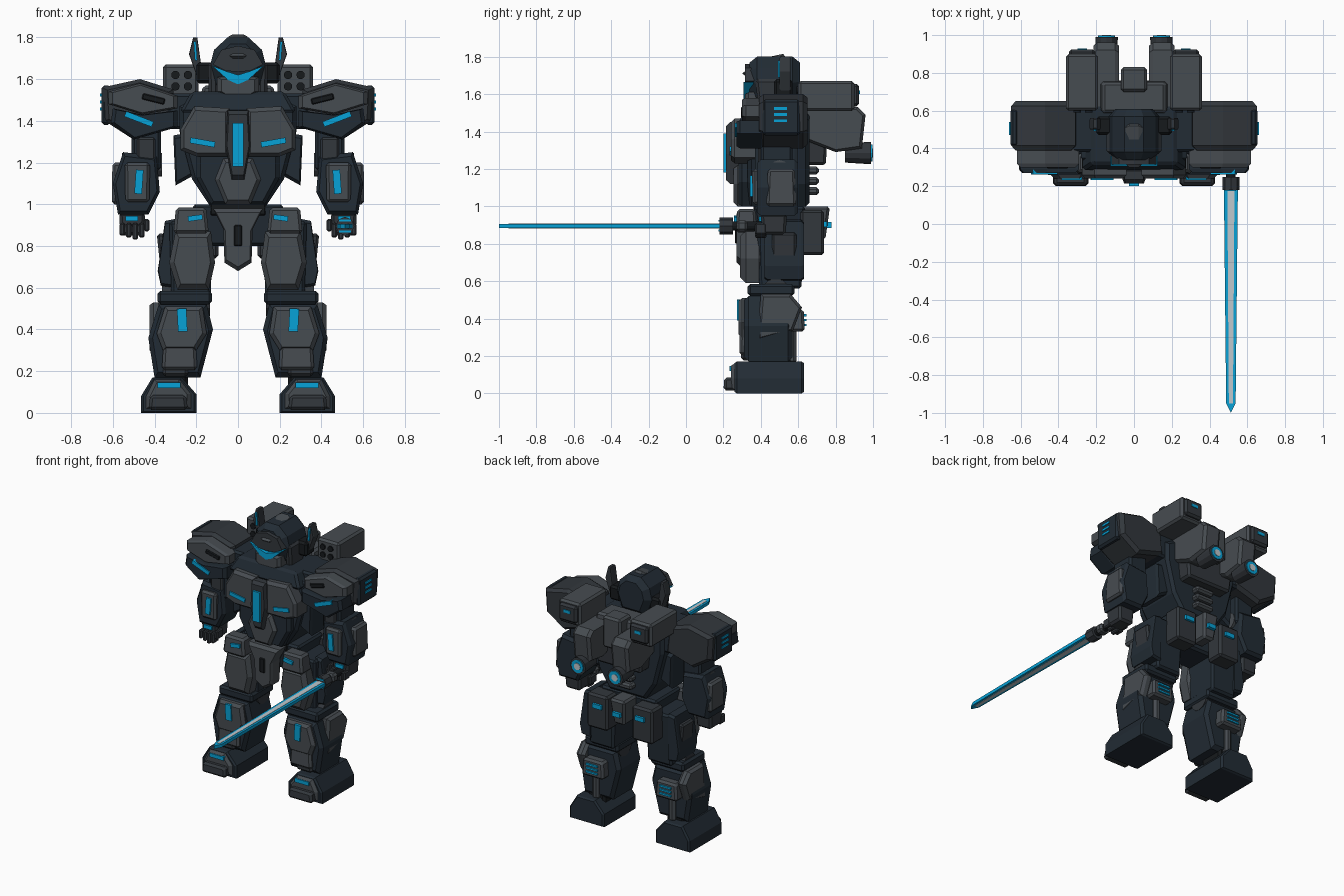
import bpy
import bmesh
from math import radians
from mathutils import Matrix, Vector

default_cube = bpy.data.objects.get("Cube")
if default_cube:
    bpy.data.objects.remove(default_cube, do_unlink=True)


def material(name, red, green, blue):
    mat = bpy.data.materials.new(name)
    mat.use_nodes = True
    colour = (red, green, blue, 1)
    mat.diffuse_color = colour
    mat.node_tree.nodes["Principled BSDF"].inputs["Base Color"].default_value = colour
    return mat


GRAY = material("armour gray", .062, .072, .082)
CHARCOAL = material("charcoal", .032, .038, .045)
NAVY = material("dark navy", .016, .025, .035)
BLACK = material("joint black", .008, .01, .012)
BLUE = material("glow blue", .002, .36, .68)
PALE = material("blade pale", .52, .58, .61)


def finish(bm, name, mat, pair):
    """Turn a bmesh into one object, or into a left and right pair."""
    for side in (("left_", "right_") if pair else ("",)):
        if side == "right_":
            bmesh.ops.scale(bm, vec=(-1, 1, 1), verts=bm.verts)
        bmesh.ops.recalc_face_normals(bm, faces=bm.faces)
        mesh = bpy.data.meshes.new(side + name)
        bm.to_mesh(mesh)
        mesh.materials.append(mat)
        obj = bpy.data.objects.new(side + name, mesh)
        bpy.context.collection.objects.link(obj)
    bm.free()


def box(name, mat, xs, ys, zs, bevel=.014, top=1, bottom=1, turn=0, pair=True):
    """Bevelled box given by ranges, with tapered ends and a tilt about y."""
    bm = bmesh.new()
    bmesh.ops.create_cube(bm, size=1)
    centre = Vector([sum(r) / 2 for r in (xs, ys, zs)])
    size = [r[1] - r[0] for r in (xs, ys, zs)]
    for v in bm.verts:
        taper = top if v.co.z > 0 else bottom
        v.co = Vector((v.co.x * size[0] * taper, v.co.y * size[1] * taper, v.co.z * size[2]))
    if bevel:
        width = min(bevel, min(size) * .3)
        bmesh.ops.bevel(bm, geom=bm.edges[:], offset=width, segments=1, affect='EDGES')
    tilt = Matrix.Rotation(-radians(turn), 4, 'Y')
    bm.transform(Matrix.Translation(centre) @ tilt)
    finish(bm, name, mat, pair)


def glow(name, xs, ys, zs, turn=0, pair=True):
    box(name, BLUE, xs, ys, zs, bevel=0, turn=turn, pair=pair)


def prism(name, mat, axis, outline, start, end, chamfer=.02, pair=True):
    """Outline extruded along an axis, its two end faces drawn in."""
    bm = bmesh.new()
    cu = sum(p[0] for p in outline) / len(outline)
    cv = sum(p[1] for p in outline) / len(outline)
    reach = max(max(abs(p[0] - cu), abs(p[1] - cv)) for p in outline)
    inset = 1 - chamfer / reach
    step = min(chamfer, (end - start) * .4)
    levels = [(start, inset), (start + step, 1), (end - step, 1), (end, inset)]
    if not chamfer:
        levels = [(start, 1), (end, 1)]
    rings = []
    for w, s in levels:
        ring = []
        for u, v in outline:
            u, v = cu + (u - cu) * s, cv + (v - cv) * s
            place = {'x': (w, u, v), 'y': (u, w, v), 'z': (u, v, w)}[axis]
            ring.append(bm.verts.new(place))
        rings.append(ring)
    count = len(outline)
    for low, high in zip(rings, rings[1:]):
        for i in range(count):
            j = (i + 1) % count
            bm.faces.new((low[i], low[j], high[j], high[i]))
    bm.faces.new(rings[0])
    bm.faces.new(rings[-1])
    finish(bm, name, mat, pair)


def sym(half):
    """Complete a half outline across x = 0."""
    return half + [(-x, z) for x, z in reversed(half) if x]


def rod(name, mat, axis, centre, radius, length, tip=1, sides=12, pair=True):
    bm = bmesh.new()
    bmesh.ops.create_cone(bm, cap_ends=True, segments=sides, radius1=radius,
                          radius2=radius * tip, depth=length)
    spin = Matrix.Rotation(radians(90), 4, 'Y' if axis == 'x' else 'X')
    bm.transform(Matrix.Translation(centre) @ spin)
    finish(bm, name, mat, pair)


# Feet
prism("foot", NAVY, 'y', [(.2, 0), (.2, .09), (.27, .17), (.41, .17), (.465, .08), (.465, 0)], .26, .63, .012)
prism("foot_front", GRAY, 'y', [(.225, .02), (.225, .09), (.28, .16), (.4, .16), (.44, .08), (.44, .02)], .24, .3)
box("toe", CHARCOAL, (.24, .43), (.2, .3), (.015, .085), top=.9)
glow("foot_glow", (.275, .385), (.232, .25), (.12, .146))
box("ankle", BLACK, (.24, .37), (.38, .56), (.12, .25))

# Lower legs
prism("shin", NAVY, 'y', [(.18, .17), (.12, .4), (.15, .52), (.38, .52), (.43, .36), (.4, .17)], .31, .57, .025)
prism("shin_side", GRAY, 'x', [(.4, .53), (.56, .53), (.62, .46), (.57, .33), (.38, .28)], .36, .425)
prism("shin_plate", GRAY, 'y', [(.2, .3), (.15, .38), (.17, .51), (.35, .51), (.39, .38), (.36, .3)], .28, .35)
box("shin_lower_plate", GRAY, (.195, .365), (.285, .35), (.205, .325), top=.92)
box("shin_foot_plate", CHARCOAL, (.24, .36), (.295, .35), (.175, .22))
glow("shin_glow", (.245, .29), (.272, .29), (.39, .5), turn=-3)
box("knee_guard", NAVY, (.125, .385), (.33, .58), (.52, .585))
rod("knee_joint", CHARCOAL, 'x', (.25, .48, .54), .075, .23)
box("calf", GRAY, (.2, .37), (.52, .635), (.33, .45), top=.9)
box("calf_strut", GRAY, (.27, .32), (.54, .59), (.16, .36))
for i in range(3):
    z = .36 + i * .026
    glow(f"calf_vent_{i}", (.24, .33), (.625, .643), (z, z + .012))

# Thighs and hips
box("thigh", NAVY, (.12, .33), (.38, .63), (.56, .92), bottom=.9)
prism("thigh_plate", GRAY, 'y', [(.14, .59), (.11, .72), (.13, .87), (.3, .87), (.33, .72), (.29, .59)], .29, .42, .03)
prism("thigh_side", NAVY, 'y', [(.3, .93), (.35, .92), (.385, .68), (.37, .61), (.3, .6)], .42, .63, .015)
box("thigh_side_plate", CHARCOAL, (.34, .378), (.46, .59), (.64, .86), turn=-6)
box("front_skirt", GRAY, (.14, .31), (.265, .38), (.86, .985), top=.85)
glow("front_skirt_glow", (.17, .24), (.257, .28), (.922, .947), turn=-8)
box("rear_skirt", CHARCOAL, (.08, .27), (.6, .75), (.74, .98), top=.85, bottom=.85)
glow("rear_skirt_glow", (.13, .2), (.735, .755), (.89, .92))
box("rear_centre_skirt", GRAY, (-.06, .06), (.6, .77), (.82, 1), bottom=.7, pair=False)
glow("rear_centre_glow", (-.03, .03), (.75, .777), (.885, .915), pair=False)
box("pelvis", NAVY, (-.22, .22), (.36, .64), (.8, 1), bottom=.8, pair=False)
prism("crotch_guard", GRAY, 'y', sym([(0, .68), (.065, .72), (.07, .88), (.12, .98)]), .27, .38, pair=False)
box("crotch_inset", BLACK, (-.02, .02), (.263, .28), (.8, .9), pair=False)

# Torso
box("waist", BLACK, (-.14, .14), (.36, .6), (.94, 1.12), pair=False)
prism("torso", NAVY, 'y', sym([(.14, 1), (.22, 1.12), (.28, 1.35), (.28, 1.47), (.15, 1.54)]), .33, .66, pair=False)
prism("abdomen", NAVY, 'y', sym([(.13, 1), (.2, 1.13), (.2, 1.25)]), .28, .4, pair=False)
prism("belly_plate", GRAY, 'y', sym([(.06, 1), (.11, 1.12), (.07, 1.22)]), .255, .33, pair=False)
prism("flank", NAVY, 'y', [(.21, 1.14), (.3, 1.09), (.31, 1.33), (.2, 1.35)], .37, .6)
prism("chest_plate", GRAY, 'y', [(.04, 1.23), (.04, 1.46), (.21, 1.47), (.275, 1.36), (.275, 1.26), (.2, 1.23)], .24, .42, .02)
glow("chest_glow", (.11, .23), (.232, .26), (1.283, 1.31), turn=10)
prism("sternum", CHARCOAL, 'y', sym([(.03, 1.12), (.06, 1.28), (.05, 1.45)]), .215, .3, pair=False)
glow("core_glow", (-.027, .027), (.2, .23), (1.18, 1.39), pair=False)
box("collar", NAVY, (-.28, .28), (.28, .66), (1.44, 1.54), top=.8, pair=False)

# Head
box("neck", BLACK, (-.08, .08), (.4, .56), (1.48, 1.62), pair=False)
prism("helmet", NAVY, 'y', sym([(.09, 1.54), (.135, 1.66), (.115, 1.74), (.05, 1.8)]), .34, .61, .04, pair=False)
prism("crest", GRAY, 'x', [(.3, 1.71), (.4, 1.79), (.52, 1.815), (.6, 1.7), (.4, 1.64)], -.045, .045, pair=False)
prism("brow", CHARCOAL, 'y', sym([(0, 1.635), (.06, 1.64), (.12, 1.67), (.08, 1.74), (0, 1.76)]), .315, .4, 0, pair=False)
prism("visor", BLUE, 'y', sym([(0, 1.575), (.05, 1.597), (.125, 1.665), (.055, 1.637), (0, 1.62)]), .308, .36, 0, pair=False)
prism("face_guard", GRAY, 'y', sym([(.04, 1.5), (.1, 1.54), (.1, 1.61)]), .315, .45, pair=False)
box("cheek", CHARCOAL, (.09, .145), (.37, .55), (1.52, 1.68), bottom=.8)
box("ear", BLACK, (.11, .2), (.47, .57), (1.58, 1.68))
prism("antenna", CHARCOAL, 'y', [(.17, 1.62), (.2, 1.62), (.235, 1.72), (.215, 1.8), (.195, 1.8)], .5, .56, .008)
glow("antenna_glow", (.198, .21), (.492, .51), (1.69, 1.78), turn=-4)

# Shoulders, stepped toward the front
prism("shoulder", CHARCOAL, 'y', [(.65, 1.56), (.47, 1.6), (.31, 1.55), (.29, 1.37), (.5, 1.31), (.64, 1.4)], .39, .65, .025)
prism("shoulder_upper", GRAY, 'y', [(.62, 1.54), (.47, 1.58), (.29, 1.52), (.29, 1.46), (.46, 1.43), (.62, 1.48)], .3, .42)
prism("shoulder_lower", NAVY, 'y', [(.6, 1.46), (.46, 1.43), (.29, 1.45), (.29, 1.37), (.5, 1.31), (.61, 1.39)], .27, .42)
box("shoulder_slot", BLACK, (.35, .46), (.293, .31), (1.49, 1.52), turn=14)
glow("shoulder_glow", (.405, .545), (.262, .29), (1.395, 1.422), turn=21)
box("shoulder_cap", NAVY, (.61, .655), (.41, .61), (1.38, 1.57))
for i in range(3):
    z = 1.45 + i * .033
    glow(f"shoulder_vent_{i}", (.64, .661), (.47, .54), (z, z + .015))
box("shoulder_joint", NAVY, (.2, .34), (.38, .64), (1.36, 1.53))

# Arms and hands
box("upper_arm", NAVY, (.37, .51), (.4, .57), (1.16, 1.36))
box("upper_arm_plate", CHARCOAL, (.395, .485), (.385, .42), (1.21, 1.32))
rod("elbow", GRAY, 'x', (.46, .5, 1.19), .057, .19)
prism("forearm", NAVY, 'y', [(.55, 1.25), (.39, 1.23), (.375, 1.06), (.43, .95), (.575, .95), (.6, 1.1)], .38, .6, .02)
box("forearm_plate", GRAY, (.415, .55), (.35, .42), (1.01, 1.2), top=.9, bottom=.85)
box("forearm_side", GRAY, (.55, .605), (.43, .59), (1, 1.2), top=.9)
glow("forearm_glow", (.457, .493), (.343, .37), (1.05, 1.165), turn=4)
box("hand", CHARCOAL, (.445, .57), (.4, .54), (.85, .96), bottom=.9)
glow("hand_glow", (.48, .54), (.39, .41), (.92, .945))
for i in range(4):
    x = .448 + i * .031
    drop = .83 + abs(i - 1) * .01
    box(f"finger_{i}", CHARCOAL, (x, x + .027), (.37, .43), (drop, .91), bevel=.007)
box("thumb", CHARCOAL, (.425, .45), (.38, .45), (.87, .93), bevel=.007)

# Sword in the left hand
prism("blade_edge", BLUE, 'z', [(.476, .19), (.488, -.95), (.513, -1), (.538, -.95), (.55, .19)], .884, .906, 0, pair=False)
prism("blade_core", PALE, 'z', [(.494, .19), (.502, -.95), (.524, -.95), (.532, .19)], .882, .908, 0, pair=False)
rod("sword_grip", BLACK, 'y', (.513, .35, .895), .025, .32, pair=False)
rod("sword_guard", CHARCOAL, 'y', (.513, .215, .895), .045, .07, sides=8, pair=False)
for z in (.865, .918):
    glow("sword_guard_glow", (.485, .541), (.174, .19), (z, z + .01), pair=False)
box("sword_collar", GRAY, (.475, .55), (.27, .33), (.865, .925), pair=False)

# Backpack, launchers and thrusters
box("backpack", CHARCOAL, (-.2, .2), (.6, .76), (1.22, 1.5), bottom=.85, pair=False)
box("backpack_top", GRAY, (-.19, .19), (.58, .76), (1.48, 1.57), top=.88, pair=False)
box("backpack_centre", GRAY, (-.07, .07), (.7, .83), (1.38, 1.6), pair=False)
for i in range(3):
    z = 1.06 + i * .055
    box(f"spine_rib_{i}", GRAY, (-.07, .07), (.58, .71), (z, z + .042), pair=False)
box("launcher", GRAY, (.19, .36), (.6, .9), (1.51, 1.67))
box("launcher_cap", CHARCOAL, (.205, .345), (.87, .925), (1.535, 1.655))
glow("launcher_glow", (.25, .3), (.91, .93), (1.6, 1.62))
for i in range(4):
    spot = (.24 + i % 2 * .06, .598, 1.565 + i // 2 * .055)
    rod(f"launcher_tube_{i}", BLACK, 'y', spot, .02, .015)
prism("thruster", GRAY, 'x', [(.62, 1.53), (.92, 1.53), (.96, 1.49), (.94, 1.31), (.8, 1.29), (.62, 1.36)], .08, .215)
rod("nozzle", CHARCOAL, 'y', (.145, .92, 1.285), .06, .14, tip=.85)
rod("nozzle_glow", BLUE, 'y', (.145, .985, 1.285), .045, .024)
rod("nozzle_core", PALE, 'y', (.145, .99, 1.285), .024, .02)
